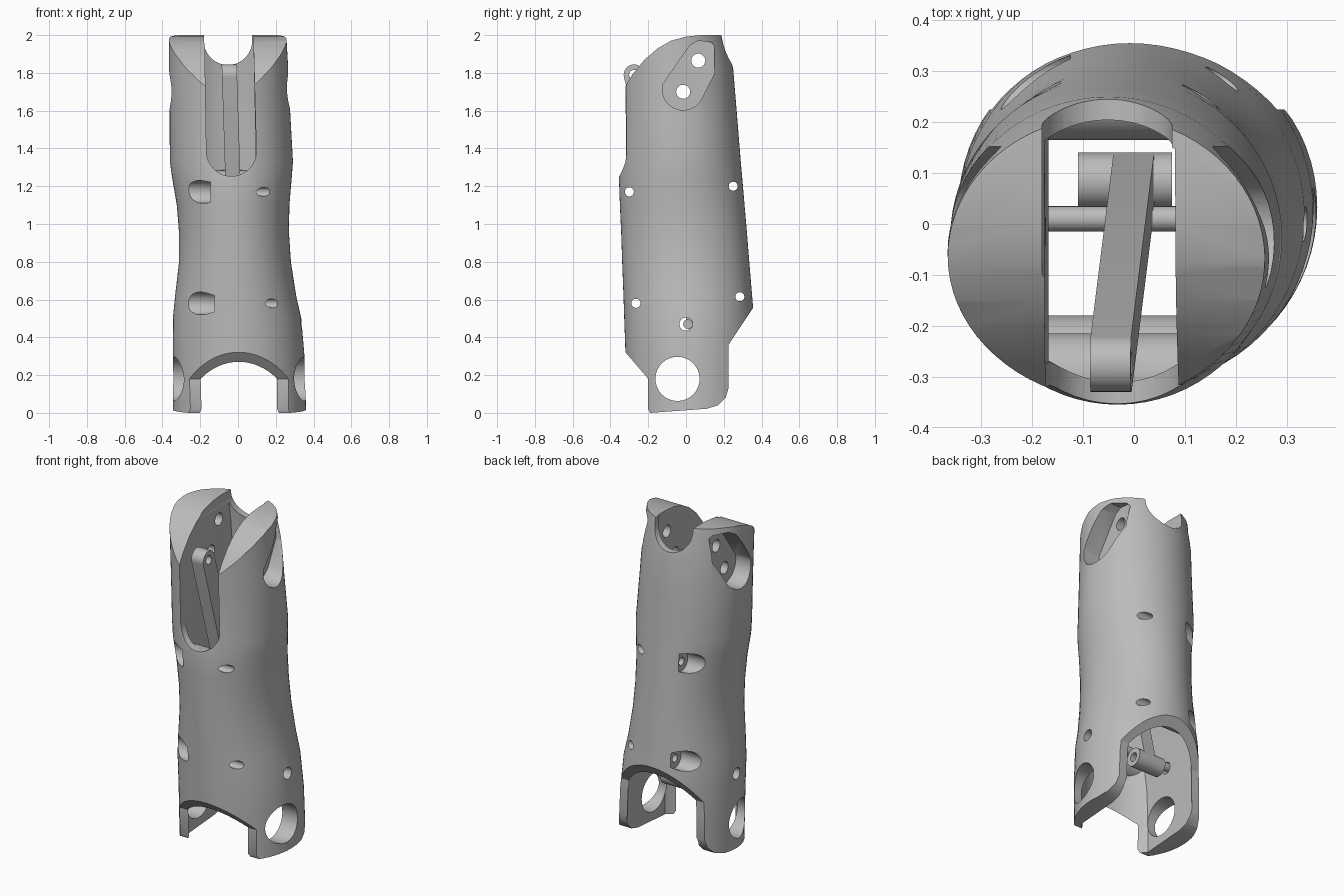
import bpy, bmesh, math
from mathutils import Vector

if "Cube" in bpy.data.objects:
    bpy.data.objects.remove(bpy.data.objects["Cube"], do_unlink=True)

grey = bpy.data.materials.new("matte grey")
grey.use_nodes = True
grey.diffuse_color = (0.5, 0.5, 0.5, 1)
grey.node_tree.nodes["Principled BSDF"].inputs["Base Color"].default_value = grey.diffuse_color


def loft(name, rings):
    """Closed solid skinned through rings of equal point count."""
    bm = bmesh.new()
    rows = [[bm.verts.new(p) for p in ring] for ring in rings]
    n = len(rows[0])
    for lower, upper in zip(rows, rows[1:]):
        for i in range(n):
            j = (i + 1) % n
            bm.faces.new((lower[i], lower[j], upper[j], upper[i]))
    bm.faces.new(rows[0][::-1])
    bm.faces.new(rows[-1])
    bmesh.ops.recalc_face_normals(bm, faces=bm.faces)
    mesh = bpy.data.meshes.new(name)
    bm.to_mesh(mesh)
    bm.free()
    mesh.materials.append(grey)
    ob = bpy.data.objects.new(name, mesh)
    bpy.context.collection.objects.link(ob)
    return ob


def prism_x(name, outline, x0, x1):
    return loft(name, [[(x, y, z) for y, z in outline] for x in (x0, x1)])


def prism_y(name, outline, y0, y1):
    return loft(name, [[(x, y, z) for x, z in outline] for y in (y0, y1)])


def arc(c, r, start=0, end=360, n=32):
    """Points on an arc; a full turn leaves out the repeated last point."""
    full = end - start == 360
    steps = [math.radians(start + (end - start) * i / (n if full else n - 1)) for i in range(n)]
    return [(c[0] + r * math.cos(a), c[1] + r * math.sin(a)) for a in steps]


def capsule(a, b, r):
    d = math.degrees(math.atan2(b[1] - a[1], b[0] - a[0]))
    return arc(a, r, d + 90, d + 270, 16) + arc(b, r, d - 90, d + 90, 16)


def boolean(ob, tool, op="DIFFERENCE"):
    mod = ob.modifiers.new("cut", "BOOLEAN")
    mod.operation, mod.solver, mod.object = op, "EXACT", tool
    bpy.context.view_layer.objects.active = ob
    bpy.ops.object.modifier_apply(modifier=mod.name)
    bpy.data.objects.remove(tool, do_unlink=True)


# Body sections: height, left x, right x, front y, back y
sections = [
    (-0.05, -0.345, 0.362, -0.31, 0.38),
    (0.30, -0.345, 0.352, -0.32, 0.372),
    (0.50, -0.345, 0.335, -0.327, 0.36),
    (0.62, -0.333, 0.308, -0.331, 0.35),
    (0.80, -0.312, 0.28, -0.338, 0.335),
    (0.95, -0.312, 0.27, -0.343, 0.323),
    (1.10, -0.324, 0.272, -0.35, 0.31),
    (1.24, -0.348, 0.284, -0.355, 0.298),
    (1.33, -0.361, 0.291, -0.343, 0.29),
    (1.60, -0.362, 0.276, -0.345, 0.268),
    (1.82, -0.366, 0.266, -0.345, 0.25),
    (2.10, -0.366, 0.25, -0.345, 0.19),
]


def section_rings(inset, n=72):
    for z, xl, xr, yf, yb in sections:
        c = Vector(((xl + xr) / 2, (yf + yb) / 2, z))
        rx, ry = (xr - xl) / 2 - inset, (yb - yf) / 2 - inset
        t = [2 * math.pi * i / n for i in range(n)]
        # Extend the inner skin past both ends
        if inset:
            c.z += {-0.05: -0.1, 2.10: 0.1}.get(z, 0)
        yield [c + Vector((rx * math.cos(a), ry * math.sin(a), 0)) for a in t]


body = loft("shin_shell", list(section_rings(0)))

# Side silhouette: ankle ears below, rounded brow above
side = [(-0.19, 0.0), (-0.2, 0.02), (-0.2, 0.18), (-0.45, 0.472), (-0.45, 1.52),
        (-0.345, 1.69), (-0.285, 1.79), (-0.22, 1.87), (-0.15, 1.93), (-0.08, 1.97),
        (0.0, 1.992), (0.08, 2.0), (0.5, 2.0), (0.5, 0.775), (0.225, 0.36), (0.225, 0.13),
        (0.21, 0.08), (0.17, 0.04), (0.11, 0.022)]
boolean(body, prism_x("side_cutter", side, -0.6, 0.6), "INTERSECT")

# Hollow: inset skin limited by flat cheek walls, interrupted by screw sleeves
cavity = loft("cavity_cutter", list(section_rings(0.042)))
walls = [(-0.3, -0.235, 0.25), (0.42, -0.235, 0.25), (1.1, -0.2, 0.17),
         (1.3, -0.168, 0.095), (2.4, -0.182, 0.073)]
boolean(cavity, loft("wall_limits", [
    [(l, -0.6, z), (r, -0.6, z), (r, 0.6, z), (l, 0.6, z)] for z, l, r in walls]), "INTERSECT")
screws = [(-0.30, 1.17, -0.145), (0.25, 1.20, -0.145), (-0.265, 0.58, -0.125), (0.285, 0.615, -0.125)]
for y, z, floor in screws:
    boolean(cavity, prism_x("sleeve", arc((y, z), 0.085), -0.5, 0.5))
boolean(body, cavity)

# Long front slot and the round notch at the top of the back
slot = arc((-0.035, 1.385), 0.132, 180, 360, 24) + [(0.073, 2.3), (-0.182, 2.3)]
boolean(body, prism_y("slot_cutter", slot, -0.6, -0.1))
notch = arc((-0.053, 1.97), 0.128, 180, 360, 24) + [(0.075, 2.3), (-0.181, 2.3)]
boolean(body, prism_y("notch_cutter", notch, -0.1, 0.6))

# Screw holes with wide pockets on one side
for y, z, floor in screws:
    boolean(body, prism_x("screw_cutter", arc((y, z), 0.024, n=20), -0.6, 0.6))
    boolean(body, prism_x("pocket_cutter", arc((y, z), 0.06), -0.6, floor))

# Knee recesses on both cheeks, with their bolt holes
recess = arc((-0.015, 1.713), 0.11, 165, 335, 24) + [
    (0.152, 1.8), (0.152, 1.94), (0.135, 1.962), (0.065, 1.97), (0.02, 1.945)]
for x0, x1 in ((0.15, 0.6), (-0.6, -0.25)):
    boolean(body, prism_x("recess_cutter", recess, x0, x1))
for c, r in (((-0.015, 1.70), 0.037), ((0.065, 1.865), 0.037),
             ((0.0, 0.47), 0.035), ((-0.045, 0.18), 0.117)):
    boolean(body, prism_x("bolt_cutter", arc(c, r), -0.6, 0.6))

# Push link running down inside the shell, sheared slightly sideways
top, low = (-0.275, 1.79), (0.085, 0.39)
link = prism_x("push_link", capsule(low, top, 0.055), -0.04, 0.04)
boolean(link, prism_x("link_hole", arc(top, 0.026, n=20), -0.2, 0.2))
for v in link.data.vertices:
    v.co.x -= 0.045 * (v.co.z - low[1]) / (top[1] - low[1])

# Ankle pivot barrel and the cross rod
barrel = prism_x("pivot_barrel", arc(low, 0.055), -0.11, 0.075)
boolean(barrel, prism_x("barrel_bore", arc(low, 0.026, n=20), -0.3, 0.3))
rod = prism_x("cross_rod", arc((0.01, 0.47), 0.025, n=24), -0.26, 0.27)

for ob in (body, link, barrel, rod):
    bpy.ops.object.select_all(action="DESELECT")
    ob.select_set(True)
    bpy.context.view_layer.objects.active = ob
    bpy.ops.object.shade_smooth_by_angle(angle=math.radians(30))
